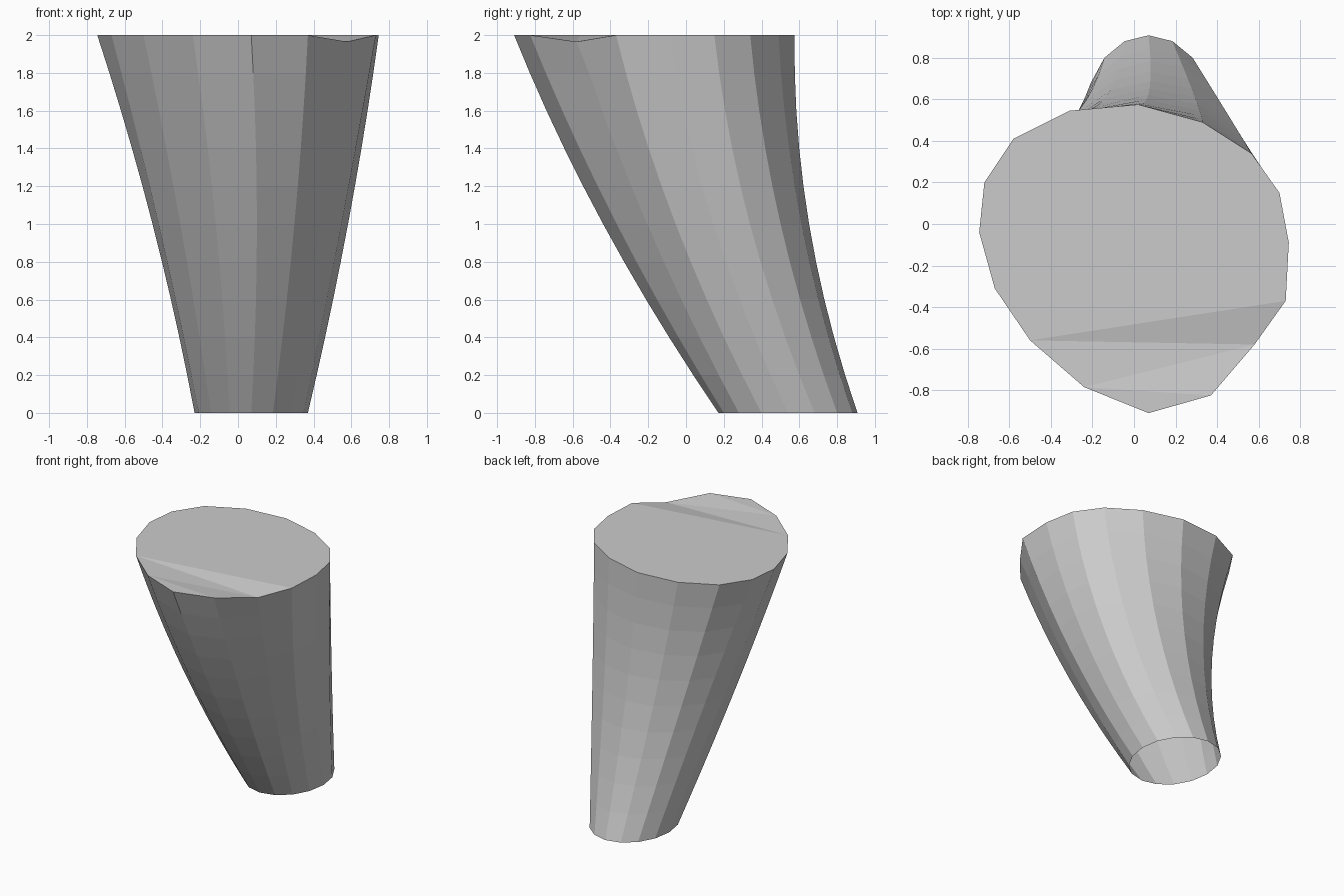
import bpy
import bmesh
from math import sin, cos, pi

if "Cube" in bpy.data.objects:
    bpy.data.objects.remove(bpy.data.objects["Cube"])

SIDES, RINGS = 16, 10

# Irregular top outline, clockwise from the back
top = [(.02, .575), (.33, .49), (.565, .34), (.70, .15), (.745, -.09), (.73, -.37),
       (.58, -.58), (.37, -.825), (.07, -.91), (-.24, -.785), (-.50, -.56),
       (-.67, -.31), (-.745, -.04), (-.72, .20), (-.58, .41), (-.31, .545)]

bm = bmesh.new()

# Curved, tapering wall lofted from the small oval open foot to the top outline
rings = []
for r in range(RINGS + 1):
    t = r / RINGS
    bow = 4 * t * (1 - t)
    ring = []
    for i, (tx, ty) in enumerate(top):
        a = pi / 2 - 2 * pi * i / SIDES
        bx, by = .07 + .30 * cos(a), .54 + .368 * sin(a)
        swell = .025 * sin(2 * a)
        x = bx + (tx - bx) * t + bow * (.03 + (swell - .005) * cos(a))
        y = by + (ty - by) * t + bow * (-.08 + (swell - .01) * sin(a))
        z = 2 * t - (.035 if i == 6 and r == RINGS else 0)
        ring.append(bm.verts.new((x, y, z)))
    rings.append(ring)
for low, high in zip(rings, rings[1:]):
    for i in range(SIDES):
        j = (i + 1) % SIDES
        bm.faces.new((low[j], low[i], high[i], high[j]))

# Top cap: flat main area with a shallow fold at the dipped rim corner
rim = rings[-1]
main = [10, 11, 12, 13, 14, 15, 0, 1, 2, 3, 4, 5]
for face in (main, (10, 5, 6), (10, 6, 9), (9, 6, 7), (9, 7, 8)):
    bm.faces.new([rim[i] for i in reversed(face)])

mesh = bpy.data.meshes.new("tapered_stump")
bm.to_mesh(mesh)
bm.free()
stump = bpy.data.objects.new("tapered_stump", mesh)
bpy.context.collection.objects.link(stump)
